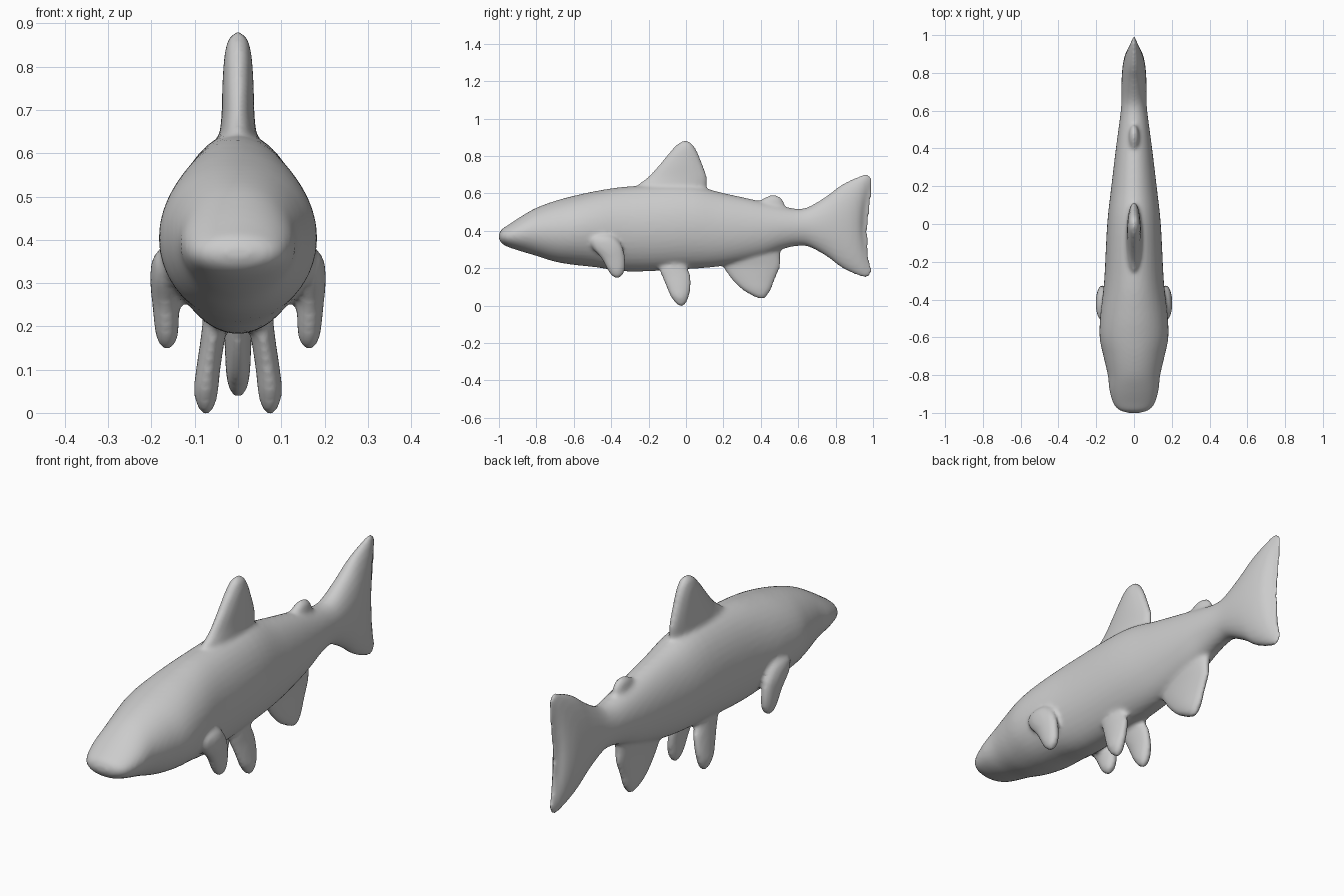
import bpy, bmesh, math

if "Cube" in bpy.data.objects:
    bpy.data.objects.remove(bpy.data.objects["Cube"])

SEG = 40


def smooth_stations(st, sub=5):
    """Catmull-Rom interpolation between hand-placed stations."""
    out = []
    for i in range(len(st) - 1):
        a, b, c, d = st[max(i - 1, 0)], st[i], st[i + 1], st[min(i + 2, len(st) - 1)]
        for k in range(sub):
            t = k / sub
            out.append([q + 0.5 * t * (r - p + t * (2 * p - 5 * q + 4 * r - s + t * (3 * (q - r) + s - p)))
                        for p, q, r, s in zip(a, b, c, d)])
    out.append(list(st[-1]))
    return out


def loft(name, stations, axis, side=1):
    """Elliptical sections: (position, low, high, half thickness, extra).
    axis 'y': extra bows the section backwards; axis 'z': extra is the x offset."""
    bm = bmesh.new()
    rings = []
    for pos, lo, hi, w, extra in smooth_stations(stations):
        ring = []
        for k in range(SEG):
            a = 2 * math.pi * k / SEG
            v = math.sin(a)
            x, span = w * math.cos(a), (lo + hi) / 2 + (hi - lo) / 2 * v
            if axis == 'y':
                co = (x, pos + extra * v * v, span)
            else:
                co = (side * (x + extra), span, pos)
            ring.append(bm.verts.new(co))
        rings.append(ring)
    for r0, r1 in zip(rings, rings[1:]):
        for k in range(SEG):
            j = (k + 1) % SEG
            bm.faces.new((r0[k], r0[j], r1[j], r1[k]))
    bm.faces.new(rings[0])
    bm.faces.new(rings[-1])
    bmesh.ops.recalc_face_normals(bm, faces=bm.faces)
    me = bpy.data.meshes.new(name)
    bm.to_mesh(me)
    bm.free()
    ob = bpy.data.objects.new(name, me)
    bpy.context.collection.objects.link(ob)
    return ob


# body from snout to forked tail
body = loft("fish", [
    (-1.0, .355, .385, .035, 0), (-.985, .333, .408, .08, 0), (-.95, .313, .432, .11, 0),
    (-.88, .29, .478, .13, 0), (-.8, .266, .523, .139, 0), (-.7, .235, .56, .162, 0),
    (-.6, .218, .587, .182, 0), (-.48, .205, .613, .178, 0), (-.3, .182, .638, .158, 0),
    (0, .195, .645, .142, 0), (.2, .213, .602, .12, 0), (.4, .258, .558, .096, 0),
    (.52, .303, .53, .08, 0), (.6, .32, .518, .07, 0), (.66, .314, .53, .066, 0),
    (.75, .265, .585, .066, 0), (.82, .205, .645, .062, .01), (.88, .165, .685, .052, .03),
    (.925, .15, .705, .034, .042), (.948, .185, .675, .01, .05)], 'y')
parts = [body]

# dorsal fin
parts.append(loft("dorsal_fin", [
    (.57, -.27, .10, .05, 0), (.64, -.26, .11, .043, 0), (.69, -.20, .112, .038, 0),
    (.76, -.138, .087, .036, 0), (.82, -.088, .062, .032, 0), (.86, -.05, .038, .024, 0),
    (.88, -.02, .015, .008, 0)], 'z'))

# small adipose fin
parts.append(loft("adipose_fin", [
    (.48, .36, .54, .04, 0), (.55, .385, .525, .028, 0), (.577, .42, .508, .02, 0),
    (.59, .45, .485, .008, 0)], 'z'))

# anal fin
parts.append(loft("anal_fin", [
    (.33, .16, .51, .05, 0), (.26, .17, .506, .042, 0), (.21, .195, .505, .034, 0),
    (.14, .243, .476, .03, 0), (.085, .30, .455, .027, 0), (.05, .36, .432, .018, 0),
    (.036, .39, .415, .006, 0)], 'z'))

# paired pelvic and pectoral fins
for s in (1, -1):
    parts.append(loft("pelvic_fin", [
        (.26, -.14, .01, .03, .045), (.2, -.145, .01, .029, .054), (.16, -.13, .024, .028, .06),
        (.1, -.105, .026, .028, .069), (.05, -.083, .016, .028, .074), (.015, -.057, .002, .02, .074),
        (-.004, -.035, -.015, .007, .073)], 'z', s))
    parts.append(loft("pectoral_fin", [
        (.385, -.46, -.41, .01, .16), (.36, -.51, -.372, .03, .166), (.31, -.5, -.338, .034, .169),
        (.25, -.452, -.325, .031, .167), (.2, -.425, -.325, .028, .165), (.165, -.402, -.337, .022, .164),
        (.147, -.378, -.36, .007, .164)], 'z', s))

# fuse everything into one softly blended skin
bpy.ops.object.select_all(action='DESELECT')
for p in parts:
    p.select_set(True)
bpy.context.view_layer.objects.active = body
bpy.ops.object.join()
rm = body.modifiers.new("fuse", 'REMESH')
rm.mode = 'VOXEL'
rm.voxel_size = 0.01
rm.use_smooth_shade = True
sm = body.modifiers.new("blend", 'SMOOTH')
sm.factor = 0.5
sm.iterations = 7
for m in ("fuse", "blend"):
    bpy.ops.object.modifier_apply(modifier=m)
bpy.ops.object.shade_smooth()
